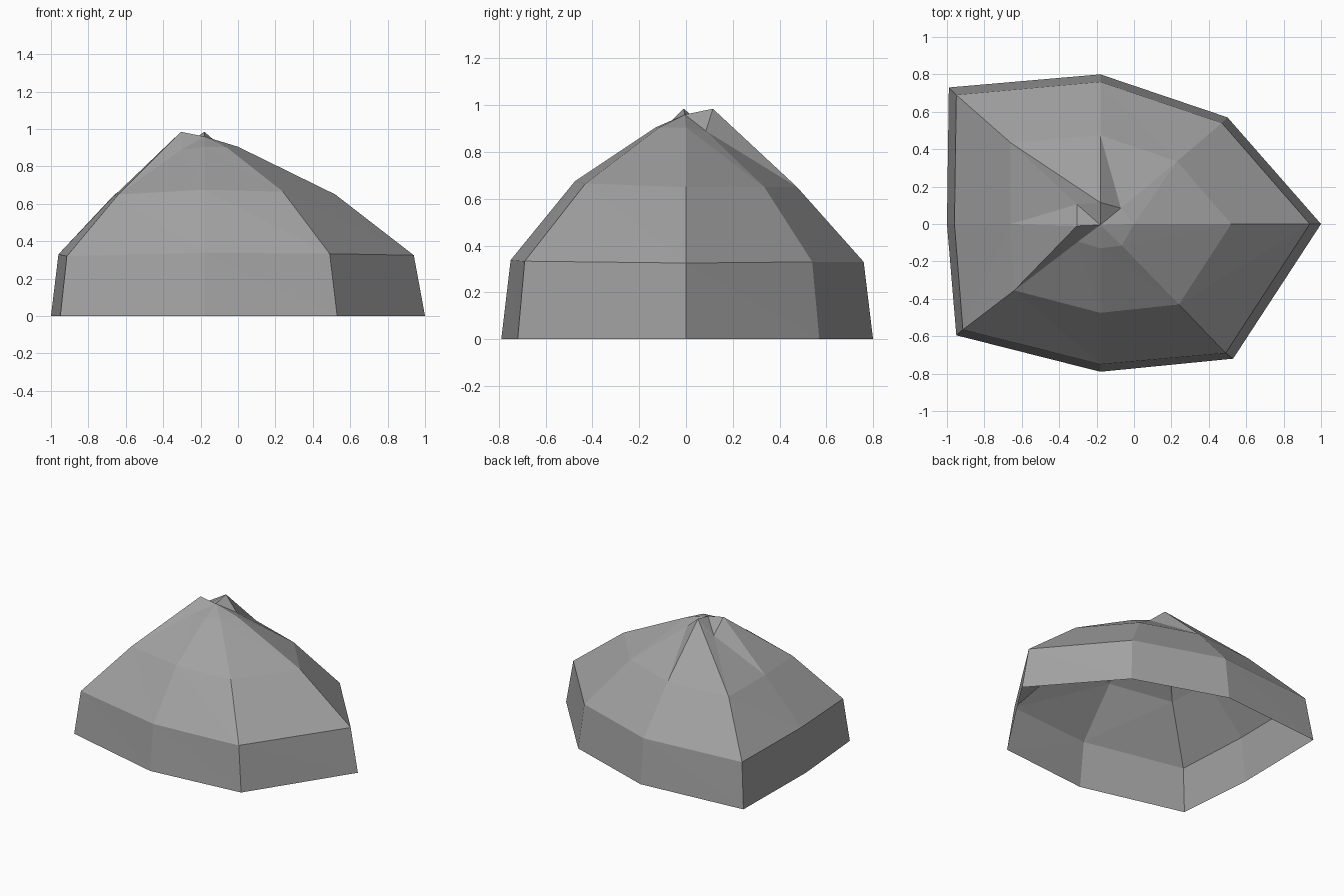
import bpy, bmesh

if "Cube" in bpy.data.objects:
    bpy.data.objects.remove(bpy.data.objects["Cube"])

stone = bpy.data.materials.new("stone_grey")
stone.diffuse_color = (0.36, 0.36, 0.36, 1)
stone.use_nodes = True
stone.node_tree.nodes["Principled BSDF"].inputs["Base Color"].default_value = stone.diffuse_color

# Eight-sided rings from ground to crown, counter-clockwise from +x
rings = [
    [(1, 0, 0), (.50, .57, 0), (-.18, .80, 0), (-.99, .73, 0),
     (-1, 0, 0), (-.95, -.595, 0), (-.18, -.79, 0), (.53, -.72, 0)],
    [(.94, 0, .325), (.47, .54, .33), (-.18, .76, .33), (-.95, .69, .33),
     (-.96, 0, .33), (-.915, -.565, .32), (-.18, -.75, .338), (.49, -.69, .333)],
    [(.52, 0, .65), (.23, .335, .65), (-.18, .475, .65), (-.66, .435, .65),
     (-.66, 0, .645), (-.64, -.355, .65), (-.18, -.475, .675), (.24, -.43, .665)],
    [(0, 0, .905), (-.07, .085, .89), (-.18, .115, .985), (-.305, .105, .89),
     (-.305, -.01, .985), (-.30, -.095, .89), (-.18, -.13, .905), (-.065, -.115, .905)],
]
apex = (-.18, -.005, .96)

# Rock shell, open underneath
bm = bmesh.new()
loops = [[bm.verts.new(p) for p in ring] for ring in rings]
for low, high in zip(loops, loops[1:]):
    for i in range(8):
        j = (i + 1) % 8
        bm.faces.new((low[i], low[j], high[i]))
        bm.faces.new((low[j], high[j], high[i]))

# Crown facets
top = bm.verts.new(apex)
for i in range(8):
    bm.faces.new((loops[-1][i], loops[-1][(i + 1) % 8], top))

mesh = bpy.data.meshes.new("rock")
bm.to_mesh(mesh)
bm.free()
mesh.materials.append(stone)
bpy.context.collection.objects.link(bpy.data.objects.new("rock", mesh))
